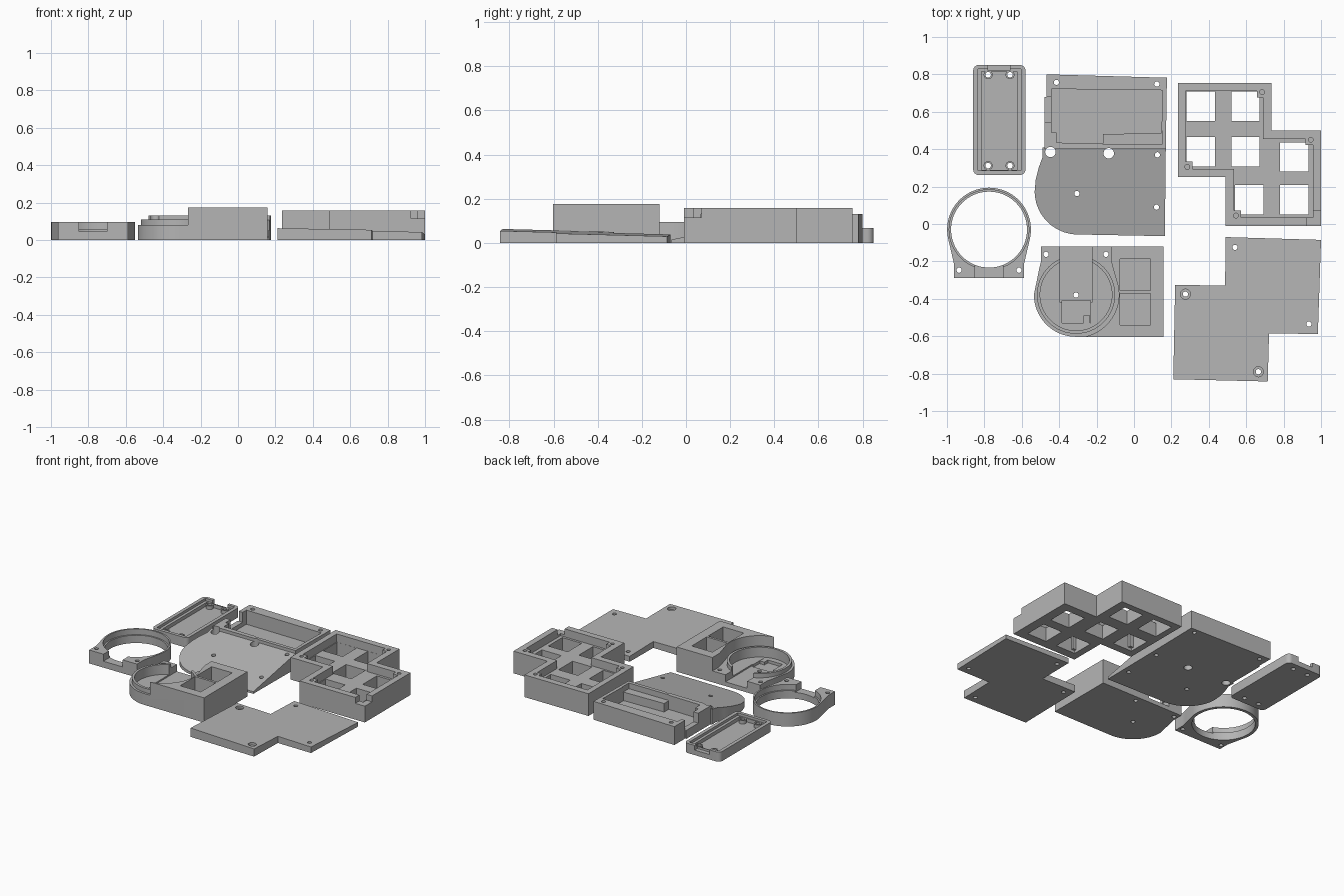
import bpy, bmesh, math

if "Cube" in bpy.data.objects:
    bpy.data.objects.remove(bpy.data.objects["Cube"])

grey = bpy.data.materials.new("light grey plastic")
grey.diffuse_color = (0.46, 0.46, 0.46, 1)
grey.use_nodes = True
grey.node_tree.nodes["Principled BSDF"].inputs["Base Color"].default_value = grey.diffuse_color


def prism(name, pts, z0, z1, top=None):
    """Extrude an outline; top(x, y) gives an optional sloped upper surface."""
    bm = bmesh.new()
    lo = [bm.verts.new((x, y, z0)) for x, y in pts]
    hi = [bm.verts.new((x, y, top(x, y) if top else z1)) for x, y in pts]
    bm.faces.new(lo[::-1])
    bm.faces.new(hi)
    for i in range(len(pts)):
        j = (i + 1) % len(pts)
        bm.faces.new((lo[i], lo[j], hi[j], hi[i]))
    bmesh.ops.recalc_face_normals(bm, faces=bm.faces)
    me = bpy.data.meshes.new(name)
    bm.to_mesh(me)
    bm.free()
    ob = bpy.data.objects.new(name, me)
    bpy.context.collection.objects.link(ob)
    me.materials.append(grey)
    return ob


def rect(x0, x1, y0, y1):
    return [(x0, y0), (x1, y0), (x1, y1), (x0, y1)]


def arc(cx, cy, r, a0=0, a1=360, n=64):
    m = n if a1 - a0 >= 360 else n + 1
    return [(cx + r * math.cos(math.radians(a0 + (a1 - a0) * i / n)),
             cy + r * math.sin(math.radians(a0 + (a1 - a0) * i / n))) for i in range(m)]


def box(x0, x1, y0, y1, z0, z1):
    return prism("helper", rect(x0, x1, y0, y1), z0, z1)


def cyl(x, y, r, z0, z1, n=64):
    return prism("helper", arc(x, y, r, n=n), z0, z1)


def combine(ob, others, op='DIFFERENCE'):
    """Apply booleans in turn and remove the helper objects."""
    for o in others:
        m = ob.modifiers.new("cut", 'BOOLEAN')
        m.operation, m.object, m.solver = op, o, 'EXACT'
        bpy.context.view_layer.update()
        dg = bpy.context.evaluated_depsgraph_get()
        me = bpy.data.meshes.new_from_object(ob.evaluated_get(dg))
        ob.modifiers.clear()
        ob.data = me
        bpy.data.objects.remove(o)
    return ob


def cut(ob, *others):
    return combine(ob, others)


def join(ob, *others):
    return combine(ob, others, 'UNION')


def holes(ob, pts, r=0.014, z0=-0.1, z1=0.4):
    return cut(ob, *[cyl(x, y, r, z0, z1, 20) for x, y in pts])


# Stepped outline of the cover plate, with a gently tilted top
cover = prism("key_cover_plate",
              [(.21, -.83), (.715, -.842), (.722, -.585), (.983, -.588), (1, -.085),
               (.49, -.07), (.487, -.33), (.22, -.325)], 0, 0,
              lambda x, y: .063 - .018 * (x - .21) - .026 * (y + .83))
holes(cover, [(.275, -.375), (.665, -.79), (.54, -.125), (.935, -.535)])
holes(cover, [(.275, -.375), (.665, -.79)], .027, .035)

# Key housing: stepped tray with seven square openings
keys = prism("key_housing", [(.235, .25), (.49, .25), (.49, -.01), (1, -.01), (1, .5),
                             (.735, .5), (.735, .755), (.235, .755)], 0, .157)
cut(keys, prism("helper", [(.275, .295), (.535, .295), (.535, .035), (.957, .035), (.957, .455),
                           (.69, .455), (.69, .71), (.275, .71)], .10, .3))
posts = [(.685, .705), (.945, .45), (.285, .305), (.545, .045)]
join(keys, *[box(x - .028, x + .028, y - .028, y + .028, .05, .157) for x, y in posts])
cells = [(.28, .552), (.52, .552), (.28, .308), (.52, .308), (.78, .28), (.54, .052), (.78, .052)]
cut(keys, *[box(x, x + .152, y, y + .157, -.1, .13) for x, y in cells])
join(keys, *[box(x - .022, x + .022, y - .022, y + .022, .02, .157) for x, y in posts])
holes(keys, posts, .013, .06)
cut(keys, box(.925, 1.1, -.1, .07, .115, .3))        # cable notch in the corner


def ring_outline(cx, cy, r, s, foot, n=56):
    """Circle with a flat two-eared foot; s is the y direction of the foot."""
    pts = arc(cx, 0, r, -12, 192, n)
    pts += [(cx - .195, -.15), (cx - .187, -.185), (cx - .187, -foot),
            (cx + .187, -foot), (cx + .187, -.185), (cx + .195, -.15)]
    return [(x, cy - s * y) for x, y in pts]


# Loose clamping ring
ring = prism("sensor_ring", ring_outline(-.775, -.03, .224, -1, .26), 0, .095)
cut(ring, cyl(-.775, -.03, .203, -.1, .2), cyl(-.775, -.03, .213, .055, .2),
    box(-.85, -.70, -.4, -.2, .045, .3))
holes(ring, [(-.935, -.247), (-.615, -.247)])

# Sensor base: low cup plus tall block with the ring footprint removed
base = prism("sensor_base", arc(-.31, -.378, .225, 180, 270, 24)
             + [(.157, -.603), (.157, -.12), (-.497, -.12), (-.497, -.2), (-.505, -.23)], 0, .175)
cut(base, prism("helper", ring_outline(-.31, -.378, .229, 1, .4), .08, .4))
join(base, cyl(-.31, -.378, .209, .04, .11))
cut(base, cyl(-.31, -.378, .192, .04, .4),
    box(-.395, -.225, -.42, -.05, .03, .4),
    box(-.385, -.232, -.53, -.41, .02, .4),
    box(-.075, .087, -.355, -.188, .04, .4),
    box(-.075, .087, -.54, -.372, .04, .4))
join(base, box(-.27, -.235, -.53, -.49, .01, .04))
holes(base, [(-.47, -.162), (-.15, -.162), (-.31, -.38)])

# Main body: rear electronics box
body = prism("main_body", [(-.478, .40), (.17, .40), (.176, .782), (-.469, .80), (-.469, .68),
                           (-.478, .68)], 0, .13)
# Sloping palm plate with a rounded corner
palm = [(-.49, .41), (-.488, .36), (-.51, .30), (-.525, .24)]
palm += arc(-.30, .175, .231, 180, 270, 24) + [(.165, -.065), (.170, .41)]
join(body, prism("helper", palm, 0, 0, lambda x, y: .015 + .2 * (y + .065)))
cut(body, prism("helper", [(-.415, .435), (-.165, .43), (-.165, .48), (.147, .487),
                           (.152, .715), (-.44, .722), (-.44, .49), (-.415, .49)], .03, .4),
    box(-.165, .15, .425, .50, .09, .4),
    box(-.6, -.40, .545, .68, .06, .4))
holes(body, [(-.415, .757), (.122, .748), (.125, .37), (.12, .09), (-.305, .163)])
holes(body, [(-.447, .385), (-.135, .378)], .028)

# Small controller case with screw bosses and a port notch
x0, x1, y0, y1, r = -.86, -.58, .262, .85, .03
case = prism("controller_case",
             arc(x1 - r, y0 + r, r, -90, 0, 6) + arc(x1 - r, y1 - r, r, 0, 90, 6)
             + arc(x0 + r, y1 - r, r, 90, 180, 6) + arc(x0 + r, y0 + r, r, 180, 270, 6), 0, .068)
cut(case, box(-.835, -.605, .285, .828, .05, .2), box(-.815, -.625, .29, .815, .025, .2))
bosses = [(x, y) for x in (-.78, -.663) for y in (.312, .798)]
join(case, *[cyl(x, y, .024, .01, .05, 24) for x, y in bosses])
holes(case, bosses, .015)
cut(case, box(-.78, -.663, .82, .9, .035, .2))

# Smooth curved walls while keeping edges crisp
for ob in list(bpy.context.scene.objects):
    bpy.ops.object.select_all(action='DESELECT')
    ob.select_set(True)
    bpy.context.view_layer.objects.active = ob
    bpy.ops.object.shade_smooth_by_angle(angle=math.radians(25))
